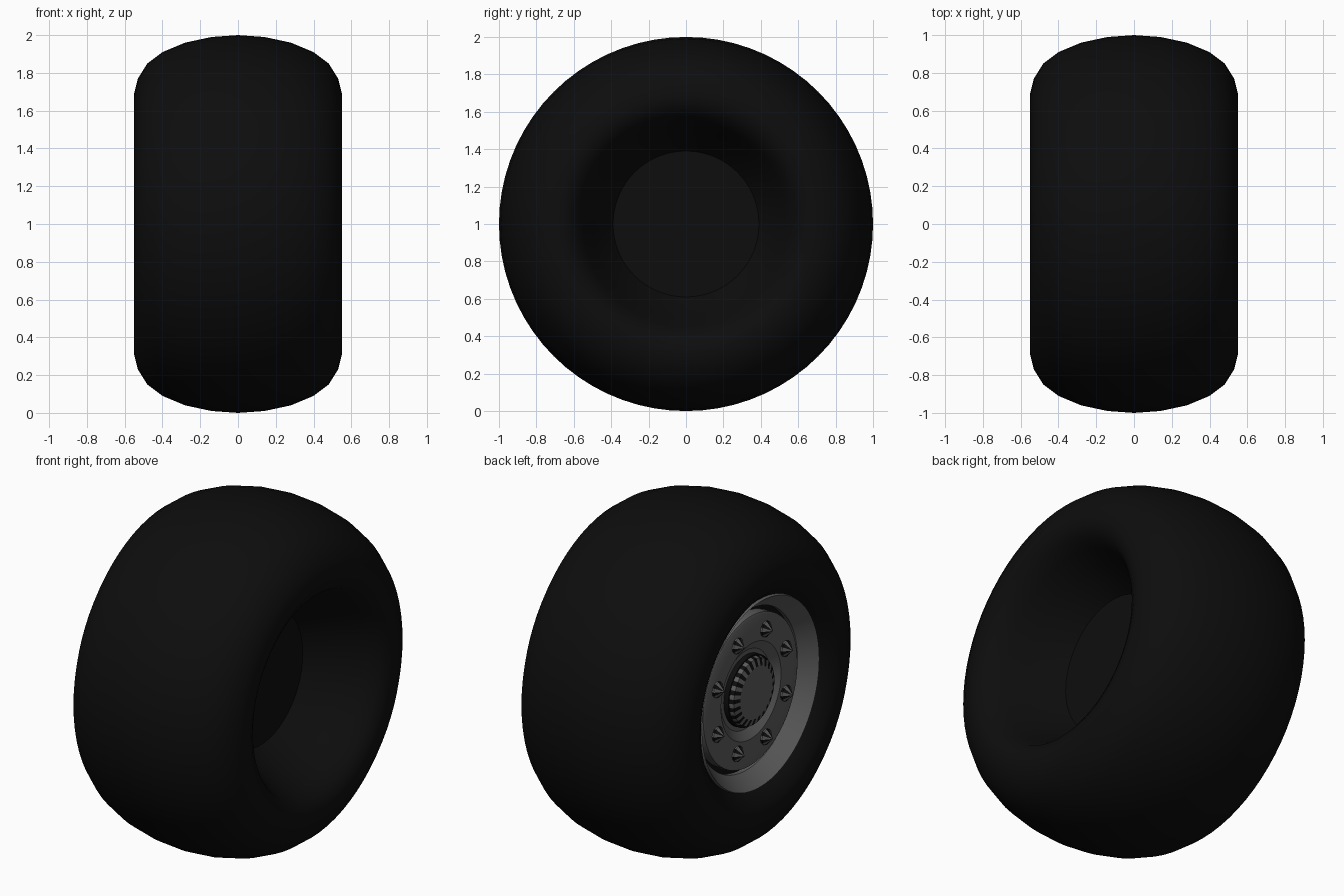
import bpy, bmesh, math
from mathutils import Matrix, Vector

cube = bpy.data.objects.get("Cube")
if cube:
    bpy.data.objects.remove(cube, do_unlink=True)


def material(name, value):
    m = bpy.data.materials.new(name)
    m.use_nodes = True
    color = (value, value, value, 1)
    m.diffuse_color = color
    bsdf = m.node_tree.nodes["Principled BSDF"]
    bsdf.inputs["Base Color"].default_value = color
    bsdf.inputs["Roughness"].default_value = 0.8
    return m


rubber = material("black rubber", 0.004)
steel = material("grey steel", 0.11)
AXLE = Vector((0, 0, 1))  # axle centre height


def lathe(name, profile, mats, segments=64, center=AXLE, rule=None, angle=35):
    """Revolve (x, radius) points about the axle direction."""
    bm = bmesh.new()
    verts = [bm.verts.new((x, 0, r)) for x, r in profile]
    edges = [bm.edges.new(pair) for pair in zip(verts, verts[1:])]
    bmesh.ops.spin(bm, geom=verts + edges, cent=(0, 0, 0), axis=(1, 0, 0),
                   angle=math.tau, steps=segments, use_duplicate=False)
    bmesh.ops.remove_doubles(bm, verts=bm.verts, dist=1e-4)
    bmesh.ops.recalc_face_normals(bm, faces=bm.faces)
    if rule:
        for f in bm.faces:
            f.material_index = rule(f, segments)
    bm.transform(Matrix.Translation(center))
    mesh = bpy.data.meshes.new(name)
    bm.to_mesh(mesh)
    bm.free()
    for m in mats:
        mesh.materials.append(m)
    obj = bpy.data.objects.new(name, mesh)
    bpy.context.collection.objects.link(obj)
    bpy.ops.object.select_all(action="DESELECT")
    obj.select_set(True)
    bpy.context.view_layer.objects.active = obj
    bpy.ops.object.shade_smooth_by_angle(angle=math.radians(angle))
    return obj


def striped(f, segments):
    """Alternate dark and light facets around the axle."""
    c = f.calc_center_median()
    if math.hypot(c.y, c.z) < 1e-4:
        return 0
    return int((math.atan2(c.y, c.z) + math.tau) / math.tau * segments) % 2


# Tyre: symmetric tread and shoulders, closed dish on the inner (+x) side
shoulder = [(0.14, 0.99), (0.28, 0.96), (0.40, 0.91), (0.48, 0.85),
            (0.53, 0.77), (0.55, 0.69), (0.54, 0.64), (0.51, 0.59)]
outer_lip = [(-0.36, 0.40), (-0.36, 0.49), (-0.47, 0.55)]
inner_dish = [(0.44, 0.55), (0.34, 0.50), (0.24, 0.45), (0.15, 0.39), (0.15, 0)]
lathe("tyre", outer_lip + [(-x, r) for x, r in reversed(shoulder)]
      + [(0, 1.0)] + shoulder + inner_dish, [rubber], 72)

# Rim flange: bright conical ring inside the tyre lip
lathe("rim_flange", [(-0.46, 0.555), (-0.488, 0.547), (-0.40, 0.47), (-0.37, 0.47)],
      [steel], 72)

# Wheel disc with a shallow dished centre
lathe("wheel_disc", [(-0.36, 0.44), (-0.42, 0.44), (-0.425, 0.43), (-0.425, 0.28),
                     (-0.39, 0.23), (-0.39, 0)], [steel])

# Hub cap with a ribbed bevel
lathe("hub_cap_collar", [(-0.385, 0.205), (-0.42, 0.205), (-0.42, 0.19)], [rubber])
lathe("hub_cap_ribs", [(-0.41, 0.20), (-0.445, 0.19), (-0.46, 0.15)],
      [steel, rubber], 48, rule=striped)
lathe("hub_cap_face", [(-0.46, 0.15), (-0.468, 0.08), (-0.47, 0)], [steel])

# Eight faceted lug nuts
for i in range(8):
    a = math.tau * (i + 0.5) / 8
    spot = AXLE + Vector((0, math.sin(a), math.cos(a))) * 0.345
    lathe("lug_nut_%d" % (i + 1), [(-0.42, 0.045), (-0.435, 0.045), (-0.475, 0)],
          [steel, rubber], 12, spot, striped, 20)
